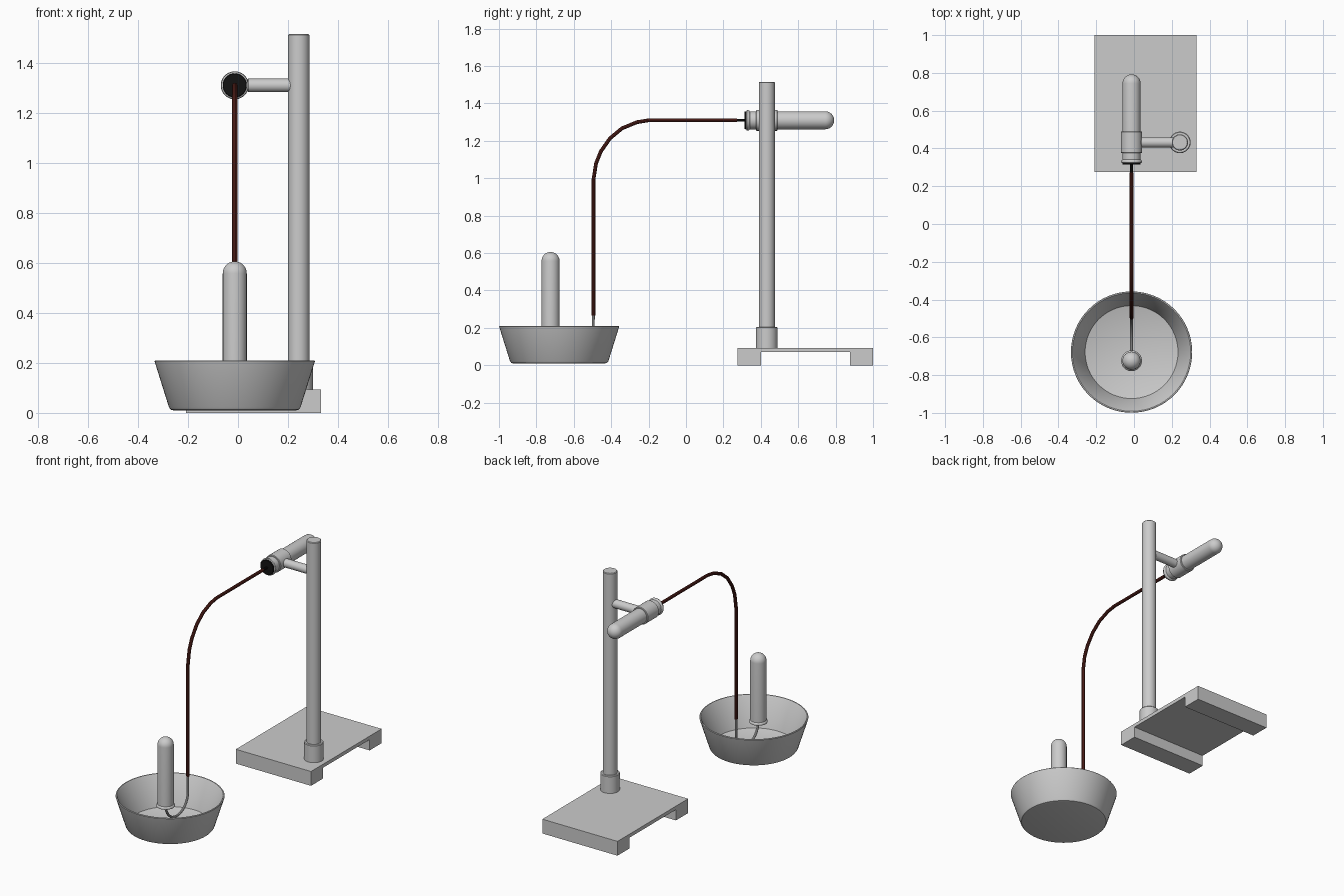
import bpy, bmesh, math
from mathutils import Vector, Matrix

if "Cube" in bpy.data.objects:
    bpy.data.objects.remove(bpy.data.objects["Cube"])

CX = -0.013          # centre line of the glassware
POST = (0.243, 0.432)
TUBE_Z = 1.31


def material(name, colour):
    m = bpy.data.materials.new(name)
    m.diffuse_color = (*colour, 1)
    m.use_nodes = True
    m.node_tree.nodes["Principled BSDF"].inputs["Base Color"].default_value = m.diffuse_color
    return m


rubber_red = material("red_rubber", (0.11, 0.018, 0.013))
rubber_black = material("black_rubber", (0.006, 0.006, 0.006))


def finish(obj, mat=None, angle=35):
    if mat:
        obj.data.materials.append(mat)
    bpy.ops.object.select_all(action='DESELECT')
    obj.select_set(True)
    bpy.context.view_layer.objects.active = obj
    if obj.type == 'CURVE':
        bpy.ops.object.convert(target='MESH')
        obj = bpy.context.object
    bpy.ops.object.shade_smooth_by_angle(angle=math.radians(angle))
    return obj


def add_mesh(name, bm, loc=(0, 0, 0), rot=(0, 0, 0), mat=None):
    bmesh.ops.recalc_face_normals(bm, faces=bm.faces)
    me = bpy.data.meshes.new(name)
    bm.to_mesh(me)
    bm.free()
    obj = bpy.data.objects.new(name, me)
    obj.location, obj.rotation_euler = loc, rot
    bpy.context.collection.objects.link(obj)
    return finish(obj, mat)


def lathe(name, profile, loc, rot=(0, 0, 0), mat=None, sides=48):
    """Revolve (radius, height) points around local z."""
    bm = bmesh.new()
    vs = [bm.verts.new((r, 0, z)) for r, z in profile]
    es = [bm.edges.new(p) for p in zip(vs, vs[1:])]
    bmesh.ops.spin(bm, geom=vs + es, cent=(0, 0, 0), axis=(0, 0, 1),
                   angle=2 * math.pi, steps=sides)
    bmesh.ops.remove_doubles(bm, verts=bm.verts, dist=1e-5)
    return add_mesh(name, bm, loc, rot, mat)


def rod(name, r, length, loc, rot=(0, 0, 0), mat=None, bevel=0.004):
    b = bevel
    return lathe(name, [(0, 0), (r - b, 0), (r, b), (r, length - b),
                        (r - b, length), (0, length)], loc, rot, mat)


def test_tube(name, length, loc, rot=(0, 0, 0), r=0.048, wall=0.005):
    """Hollow tube: open lipped mouth at local z = 0, round closed end."""
    def dome(rad):
        return [(rad * math.cos(a), length - r + rad * math.sin(a))
                for a in (math.pi / 2 * i / 10 for i in range(11))]
    outer, inner = dome(r), dome(r - wall)
    outer[-1], inner[-1] = (0, length), (0, length - wall)
    lip = [(r - wall, 0.004), (r, 0), (r + 0.006, 0.003), (r + 0.007, 0.009),
           (r + 0.005, 0.015), (r, 0.019)]
    return lathe(name, inner[::-1] + lip + outer, loc, rot)


def pipe(name, points, r, mat=None):
    cu = bpy.data.curves.new(name, 'CURVE')
    cu.dimensions = '3D'
    cu.bevel_depth, cu.bevel_resolution, cu.use_fill_caps = r, 3, True
    sp = cu.splines.new('POLY')
    sp.points.add(len(points) - 1)
    for p, (y, z) in zip(sp.points, points):
        p.co = (CX, y, z, 1)
    obj = bpy.data.objects.new(name, cu)
    bpy.context.collection.objects.link(obj)
    return finish(obj, mat)


# Stand base: bridge-shaped slab extruded along x
bm = bmesh.new()
outline = [(0.275, 0), (0.40, 0), (0.40, 0.07), (0.877, 0.07), (0.877, 0),
           (1.0, 0), (1.0, 0.093), (0.275, 0.093)]
face = bm.faces.new([bm.verts.new((-0.208, y, z)) for y, z in outline])
ext = bmesh.ops.extrude_face_region(bm, geom=[face])
bmesh.ops.translate(bm, vec=(0.54, 0, 0),
                    verts=[v for v in ext['geom'] if isinstance(v, bmesh.types.BMVert)])
add_mesh("stand_base", bm)

# Post, its collar and the clamp arm
rod("stand_post", 0.043, 1.43, (*POST, 0.085))
rod("post_collar", 0.057, 0.12, (*POST, 0.085))
rod("clamp_arm", 0.027, POST[0] - CX - 0.05, (CX + 0.05, POST[1], TUBE_Z),
    (0, math.pi / 2, 0))

ALONG_Y = (-math.pi / 2, 0, 0)   # local z becomes +y

# Clamp ring around the heated tube
lathe("clamp_ring", [(0.047, 0), (0.053, 0), (0.056, 0.003), (0.056, 0.112),
                     (0.053, 0.115), (0.047, 0.115), (0.047, 0)],
      (CX, 0.375, TUBE_Z), ALONG_Y)

# The two test tubes
test_tube("heated_test_tube", 0.47, (CX, 0.322, TUBE_Z), ALONG_Y)
test_tube("collecting_test_tube", 0.45, (CX, -0.724, 0.156))

# Stopper with its short outlet
lathe("stopper", [(0, 0), (0.046, 0), (0.048, 0.003), (0.048, 0.008),
                  (0.043, 0.012), (0.042, 0.06), (0, 0.06)],
      (CX, 0.314, TUBE_Z), ALONG_Y, rubber_black)
pipe("stopper_outlet", [(0.25, TUBE_Z), (0.33, TUBE_Z)], 0.0075, rubber_black)

# Rubber hose with a coarse bend
pipe("rubber_hose", [(0.273, TUBE_Z), (-0.2, TUBE_Z), (-0.262, 1.3), (-0.342, 1.267),
                     (-0.406, 1.214), (-0.455, 1.144), (-0.481, 1.08),
                     (-0.495, 0.99), (-0.495, 0.265)], 0.0105, rubber_red)

# Hooked glass tube leading under the collecting tube
R = 0.1145
hook = [(-0.495 - R + R * math.cos(a), 0.165 - R * math.sin(a))
        for a in (math.pi * i / 16 for i in range(17))]
pipe("glass_hook", [(-0.495, 0.32)] + hook + [(-0.724, 0.22)], 0.0075)

# Water bowl
lathe("bowl", [(0, 0.01), (0.245, 0.01), (0.256, 0.013), (0.263, 0.022),
               (0.321, 0.207), (0.319, 0.21), (0.313, 0.21), (0.308, 0.204),
               (0.246, 0.022), (0.242, 0.02), (0, 0.02)],
      (CX, -0.678, 0), sides=64)
